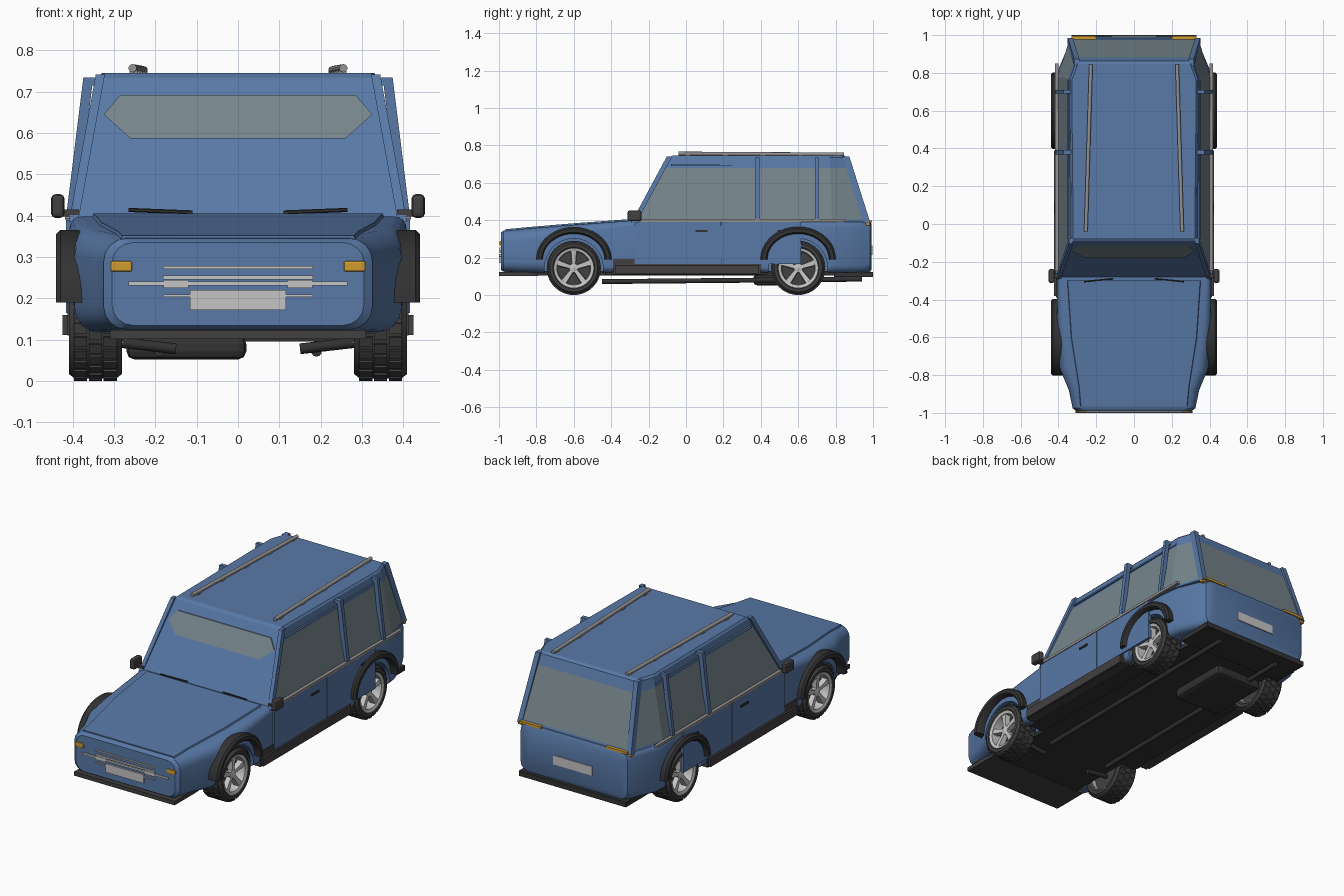
import bpy, bmesh, math
from mathutils import Vector, Matrix

if "Cube" in bpy.data.objects:
    bpy.data.objects.remove(bpy.data.objects["Cube"])


def mat(name, rgb):
    m = bpy.data.materials.new(name)
    m.diffuse_color = (*rgb, 1)
    m.use_nodes = True
    m.node_tree.nodes["Principled BSDF"].inputs["Base Color"].default_value = m.diffuse_color
    return m


BLUE = mat("body_blue", (0.098, 0.19, 0.385))
GLASS = mat("window_glass", (0.18, 0.235, 0.26))
BLACK = mat("trim_black", (0.032, 0.032, 0.034))
TYRE = mat("tyre_rubber", (0.05, 0.05, 0.052))
SILL = mat("sill_grey", (0.055, 0.05, 0.052))
SILVER = mat("silver", (0.56, 0.56, 0.56))
RAIL = mat("rail_grey", (0.3, 0.29, 0.28))
AMBER = mat("amber", (0.62, 0.33, 0.03))


def finish(name, bm, *mats, smooth=None):
    bmesh.ops.recalc_face_normals(bm, faces=bm.faces)
    me = bpy.data.meshes.new(name)
    bm.to_mesh(me)
    bm.free()
    ob = bpy.data.objects.new(name, me)
    bpy.context.collection.objects.link(ob)
    for m in mats:
        me.materials.append(m)
    if smooth:
        shade(ob, smooth)
    return ob


def shade(ob, deg):
    bpy.ops.object.select_all(action='DESELECT')
    ob.select_set(True)
    bpy.context.view_layer.objects.active = ob
    bpy.ops.object.shade_smooth_by_angle(angle=math.radians(deg))


def add_box(bm, lo, hi, bevel=0, xf=None):
    lo, hi = Vector(lo), Vector(hi)
    M = Matrix.Translation((lo + hi) / 2) @ Matrix.Diagonal((*(hi - lo), 1))
    vs = bmesh.ops.create_cube(bm, size=1, matrix=(xf or Matrix()) @ M)["verts"]
    if bevel:
        es = list({e for v in vs for e in v.link_edges})
        bmesh.ops.bevel(bm, geom=es, offset=bevel, segments=2, affect='EDGES', profile=0.5)


def box(name, lo, hi, m, bevel=0):
    bm = bmesh.new()
    add_box(bm, lo, hi, bevel)
    return finish(name, bm, m)


def pair(name, lo, hi, m, bevel=0):
    """Box on the +x side and its mirror image."""
    for s, side in ((1, "right"), (-1, "left")):
        a, b = sorted((s * lo[0], s * hi[0]))
        box(f"{name}_{side}", (a, lo[1], lo[2]), (b, hi[1], hi[2]), m, bevel)


def loft(bm, rings, closed_ends=True):
    vs = [[bm.verts.new(p) for p in r] for r in rings]
    n = len(vs[0])
    faces = [[bm.faces.new((a[i], a[(i + 1) % n], b[(i + 1) % n], b[i])) for i in range(n)]
             for a, b in zip(vs, vs[1:])]
    if closed_ends:
        bm.faces.new(vs[0])
        bm.faces.new(vs[-1])
    return faces


def bar_pair(name, p, q, wx, wy, m):
    """Slanted post from p to q with a rectangular section, on both sides."""
    for s, side in ((1, "right"), (-1, "left")):
        bm = bmesh.new()
        loft(bm, [[(s * (c[0] + i * wx), c[1] + j * wy, c[2])
                   for i, j in ((-1, -1), (1, -1), (1, 1), (-1, 1))] for c in (p, q)])
        finish(f"{name}_{side}", bm, m)


def rod_pair(name, p, q, r, m, seg=10):
    for s, side in ((1, "right"), (-1, "left")):
        a, b = Vector((s * p[0], p[1], p[2])), Vector((s * q[0], q[1], q[2]))
        M = Matrix.Translation((a + b) / 2) @ (b - a).to_track_quat('Z', 'Y').to_matrix().to_4x4()
        bm = bmesh.new()
        bmesh.ops.create_cone(bm, cap_ends=True, segments=seg, radius1=r, radius2=r,
                              depth=(b - a).length, matrix=M)
        finish(f"{name}_{side}", bm, m, smooth=40)


# Lower body: rounded sections lofted from nose to tail
def section(y, w, zb, zt, r):
    pts = []
    for k, (cx, cz) in enumerate(((w - r, zt - r), (r - w, zt - r), (r - w, zb + r), (w - r, zb + r))):
        for i in range(5):
            a = math.pi / 2 * (k + i / 4)
            pts.append((cx + r * math.cos(a), y, cz + r * math.sin(a)))
    return pts


bm = bmesh.new()
loft(bm, [section(*s) for s in (
    (-.99, .305, .135, .335, .05), (-.975, .325, .125, .345, .055), (-.88, .345, .12, .353, .06),
    (-.76, .395, .118, .363, .06), (-.6, .406, .12, .376, .05), (-.3, .408, .12, .398, .03),
    (.7, .408, .12, .398, .03), (.82, .4, .12, .398, .04), (.95, .345, .12, .398, .04),
    (.985, .33, .125, .392, .05), (.993, .315, .14, .38, .05))])
body = finish("lower_body", bm, BLUE)

# Wheel wells cut from the body
bm = bmesh.new()
for x in (-.36, .36):
    for y in (-.6, .6):
        bmesh.ops.create_cone(bm, cap_ends=True, segments=32, radius1=.157, radius2=.157, depth=.2,
                              matrix=Matrix.Translation((x, y, .145)) @ Matrix.Rotation(math.pi / 2, 4, 'Y'))
cutter = finish("wheel_well_cutter", bm, BLUE)
mod = body.modifiers.new("wells", 'BOOLEAN')
mod.object, mod.operation, mod.solver = cutter, 'DIFFERENCE', 'EXACT'
bpy.context.view_layer.objects.active = body
bpy.ops.object.modifier_apply(modifier="wells")
bpy.data.objects.remove(cutter)
shade(body, 32)

# Bonnet panel
bm = bmesh.new()
loft(bm, [[(-w, y, z - .02), (w, y, z - .02), (w - .01, y, z + .006), (.01 - w, y, z + .006)]
          for y, w, z in ((-.965, .29, .346), (-.86, .3, .356), (-.6, .34, .378), (-.3, .36, .4))])
finish("bonnet", bm, BLUE, smooth=30)

# Cabin: base outline tapering to the roof, glazed side and rear bands
base = ((-.4, -.285), (.4, -.285), (.405, .78), (.34, .98), (-.34, .98), (-.405, .78))
top = ((-.33, -.09), (.33, -.09), (.338, .77), (.305, .862), (-.305, .862), (-.338, .77))


def ring(z, k=1.0):
    t = min((z - .39) / .345, 1)
    return [((b[0] + (c[0] - b[0]) * t) * k, b[1] + (c[1] - b[1]) * t + (.385 - b[1]) * (1 - k), z)
            for b, c in zip(base, top)]


bm = bmesh.new()
rows = loft(bm, [ring(.39), ring(.405), ring(.68), ring(.735), ring(.745, .975)])
for f in rows[1][1:]:
    f.material_index = 1
finish("cabin", bm, BLUE, GLASS)

# Tinted patch on the windscreen
bm = bmesh.new()
shape = ((-.26, .587), (.26, .587), (.325, .645), (.285, .692), (-.285, .692), (-.325, .645))
screen = [[(x, -.285 + (z - .39) * .565 + d, z) for x, z in shape] for d in (-.006, .002)]
loft(bm, screen)
finish("windscreen_tint", bm, GLASS)

# Pillars
bar_pair("front_pillar", (.398, -.28, .385), (.333, -.088, .742), .011, .014, BLUE)
bar_pair("rear_pillar", (.337, .968, .385), (.303, .855, .742), .014, .018, BLUE)
bar_pair("middle_pillar", (.405, .38, .39), (.362, .38, .735), .012, .012, BLUE)
bar_pair("quarter_pillar", (.405, .7, .39), (.362, .7, .735), .012, .01, BLUE)
bar_pair("pillar_cap", (.354, .38, .715), (.35, .38, .735), .02, .012, BLUE)
bar_pair("quarter_cap", (.354, .7, .715), (.35, .7, .735), .02, .01, BLUE)
bar_pair("gutter", (.345, .34, .69), (.342, .34, .7), .006, .42, BLUE)

# Doors, handles, trim and sills
pair("front_door", (.40, -.275, .165), (.416, .187, .39), BLUE)
pair("rear_door", (.40, .191, .165), (.416, .615, .39), BLUE)
pair("front_handle", (.41, .05, .338), (.422, .115, .349), BLACK)
pair("rear_handle", (.41, .49, .338), (.422, .555, .349), BLACK)
pair("waist_trim", (.40, -.25, .392), (.418, .85, .406), RAIL)
pair("sill", (.33, -.39, .11), (.413, .4, .192), SILL)
pair("sill_step", (.40, -.38, .112), (.424, .39, .16), SILL)

# Mirrors
pair("mirror", (.42, -.312, .395), (.452, -.238, .452), SILL, .01)
pair("mirror_arm", (.385, -.285, .398), (.425, -.262, .415), SILL)

# Roof rails with feet
rod_pair("roof_rail", (.255, -.04, .757), (.228, .845, .752), .01, RAIL)
for i in range(5):
    y, x = .01 + i * .2, .253 - i * .006
    pair(f"rail_foot_{i}", (x - .01, y - .015, .735), (x + .01, y + .015, .752), RAIL)

# Wipers
rod_pair("wiper", (.11, -.29, .408), (.265, -.305, .414), .005, BLACK, 6)

# Front face details
pair("front_indicator", (.256, -.996, .265), (.308, -.965, .29), AMBER, .004)
for i, (w, z0, z1) in enumerate(((.182, .271, .278), (.182, .246, .255),
                                 (.265, .231, .241), (.182, .203, .209))):
    box(f"grille_bar_{i}", (-w, -.996, z0), (w, -.986, z1), SILVER)
pair("grille_block", (.12, -.997, .225), (.18, -.987, .245), SILVER)
box("front_plate", (-.116, -.999, .172), (.116, -.988, .22), SILVER)

# Rear details
box("rear_plate", (-.12, .99, .215), (.12, .998, .265), SILVER)
pair("rear_indicator", (.2, .97, .387), (.332, .994, .4), AMBER)
pair("rear_side_indicator", (.325, .962, .372), (.35, .98, .398), AMBER)

# Bumpers and underbody
box("front_bumper", (-.31, -1, .102), (.31, -.79, .124), SILL)
box("rear_bumper", (-.33, .79, .096), (.33, 1, .124), BLACK)
box("underbody", (-.27, -.93, .104), (.27, .93, .128), BLACK)
box("floor_pan", (-.36, -.43, .106), (.36, .43, .128), BLACK)
box("fuel_tank", (-.27, .36, .052), (.02, .72, .11), BLACK, .02)
rod_pair("chassis_tube", (.19, -.45, .072), (.19, .94, .085), .013, BLACK)
for y in (-.6, .6):
    rod_pair(f"axle_{'front' if y < 0 else 'rear'}", (0, y, .125), (.3, y, .14), .018, BLACK)
rod_pair("suspension_arm", (.15, -.56, .078), (.28, -.56, .093), .013, BLACK)


# Wheels: turned tyre with tread blocks, rim ring and five spokes
def lathe(bm, prof, seg=36):
    loops = [[bm.verts.new((x, r * math.cos(a), r * math.sin(a))) for x, r in prof]
             for a in (2 * math.pi * i / seg for i in range(seg))]
    n = len(prof)
    for i in range(seg):
        a, b = loops[i], loops[(i + 1) % seg]
        for j in range(n):
            bm.faces.new((a[j], a[(j + 1) % n], b[(j + 1) % n], b[j]))


def place(ob, s, y):
    ob.matrix_world = Matrix.Translation((s * .345, y, .145)) @ Matrix.Rotation(0 if s > 0 else math.pi, 4, 'Z')


for s in (1, -1):
    for y in (-.6, .6):
        tag = ("right" if s > 0 else "left") + ("_front" if y < 0 else "_rear")
        bm = bmesh.new()
        lathe(bm, ((-.05, .1), (-.062, .112), (-.064, .128), (-.05, .139), (.05, .139),
                   (.064, .128), (.064, .112), (.052, .1)))
        for i in range(26):
            for x, off in ((-.036, 0), (.0, .5), (.036, 0)):
                R = Matrix.Rotation(2 * math.pi * (i + off) / 26, 4, 'X')
                add_box(bm, (x - .016, -.012, .13), (x + .016, .012, .1445), 0, R)
        place(finish("tyre_" + tag, bm, TYRE, smooth=35), s, y)
        bm = bmesh.new()
        lathe(bm, ((.012, .088), (.055, .091), (.06, .105), (-.05, .105), (-.05, .095), (.0, .088)))
        for i in range(5):
            R = Matrix.Rotation(2 * math.pi * i / 5, 4, 'X')
            loft(bm, [[R @ Vector(p) for p in ((x0, -w, z), (x0, w, z), (x1, w * .8, z), (x1, -w * .8, z))]
                      for z, w, x0, x1 in ((.01, .011, .02, .045), (.095, .018, .02, .052))])
        lathe(bm, ((.02, .001), (.02, .026), (.045, .024), (.05, .001)), 16)
        place(finish("rim_" + tag, bm, SILVER, smooth=35), s, y)
        bm = bmesh.new()
        lathe(bm, ((-.03, .001), (-.03, .1), (.005, .1), (.005, .001)), 24)
        place(finish("brake_disc_" + tag, bm, SILL), s, y)

        # Wheel arch flare: a rounded band swept over the wheel
        bm = bmesh.new()
        rings = []
        for i in range(19):
            a = math.pi * i / 18
            rings.append([(s * x, y + r * math.cos(a), .19 + (r - .027) * math.sin(a))
                          for x, r in ((.37, .165), (.43, .165), (.44, .173), (.44, .192), (.43, .202), (.37, .202))])
        loft(bm, rings)
        finish("arch_flare_" + tag, bm, BLACK, smooth=40)
